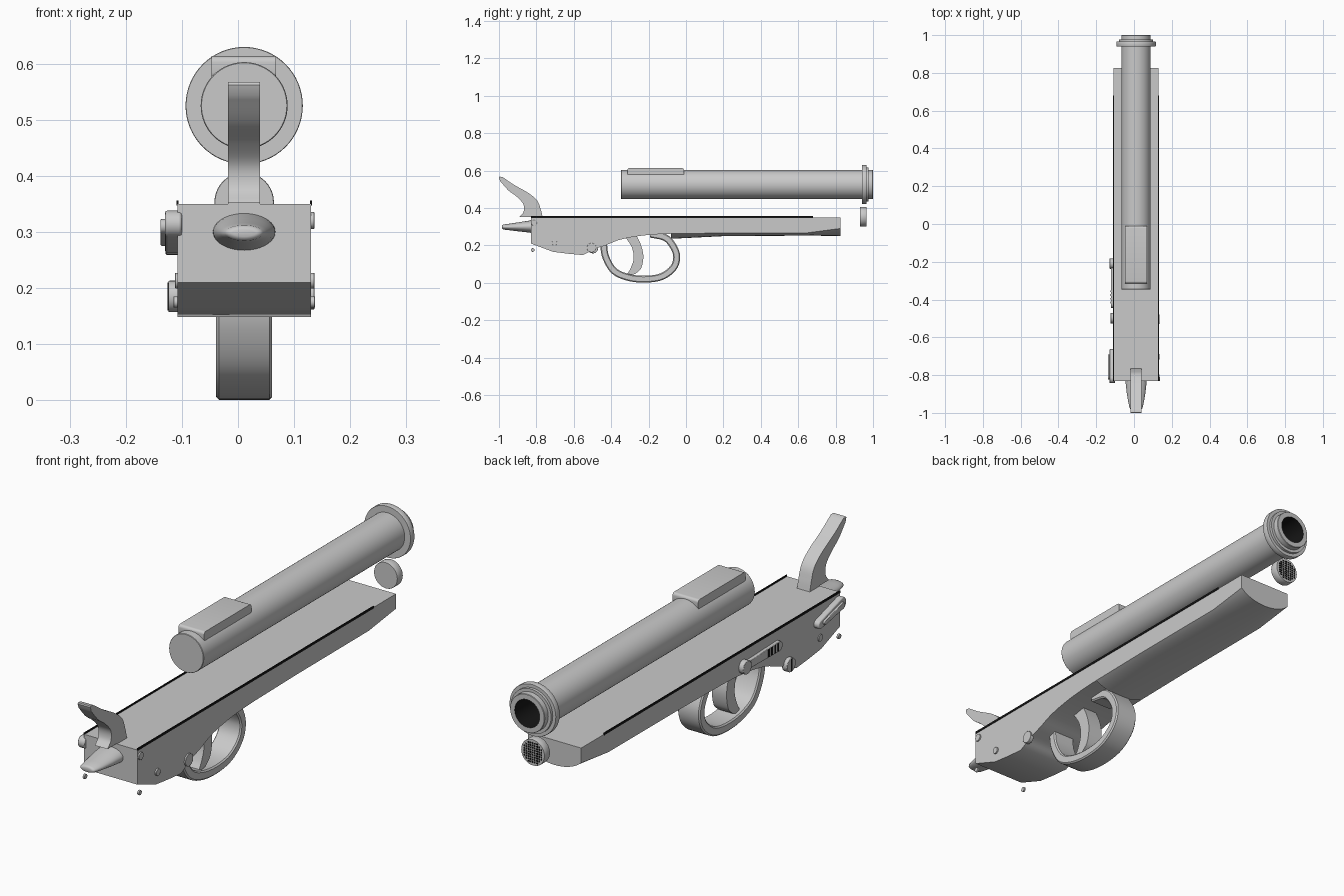
import bpy, bmesh, math
from mathutils import Vector

if "Cube" in bpy.data.objects:
    bpy.data.objects.remove(bpy.data.objects["Cube"])

CX = 0.011  # middle plane of the assembly
LEFT, RIGHT = -0.108, 0.13  # frame sides


def material(name, v):
    m = bpy.data.materials.new(name)
    m.diffuse_color = (v, v, v, 1)
    m.use_nodes = True
    m.node_tree.nodes["Principled BSDF"].inputs["Base Color"].default_value = m.diffuse_color
    return m


steel = material("grey_steel", 0.59)
black = material("black", 0.008)


def finish(name, bm, bevel=0.0, angle=32, mat=steel):
    bmesh.ops.recalc_face_normals(bm, faces=bm.faces)
    mesh = bpy.data.meshes.new(name)
    bm.to_mesh(mesh)
    bm.free()
    ob = bpy.data.objects.new(name, mesh)
    bpy.context.collection.objects.link(ob)
    mesh.materials.append(mat)
    if bevel:
        m = ob.modifiers.new("edge_round", "BEVEL")
        m.width, m.segments, m.limit_method = bevel, 2, "ANGLE"
        m.angle_limit = math.radians(40)
    bpy.ops.object.select_all(action="DESELECT")
    bpy.context.view_layer.objects.active = ob
    ob.select_set(True)
    bpy.ops.object.shade_smooth_by_angle(angle=math.radians(angle))
    return ob


def loft(name, rings, bevel=0.0, angle=32, mat=steel):
    """Skin a list of equal-length point rings and cap both ends."""
    bm = bmesh.new()
    vs = [[bm.verts.new(p) for p in r] for r in rings]
    n = len(vs[0])
    for a, b in zip(vs, vs[1:]):
        for k in range(n):
            bm.faces.new((a[k], a[(k + 1) % n], b[(k + 1) % n], b[k]))
    bm.faces.new(vs[0])
    bm.faces.new(vs[-1])
    return finish(name, bm, bevel, angle, mat)


def plate(name, pts, x0, x1, bevel=0.0, mat=steel):
    """Side profile of (y, z) points given thickness along x."""
    return loft(name, [[(x, y, z) for y, z in pts] for x in (x0, x1)], bevel, mat=mat)


def box(y0, y1, z0, z1):
    return [(y0, z0), (y1, z0), (y1, z1), (y0, z1)]


def turned(name, prof, z, seg=64):
    """Turn (y, radius) points around a lengthwise axis."""
    return loft(name, [[(CX + r * math.cos(2 * math.pi * k / seg), y,
                         z + r * math.sin(2 * math.pi * k / seg)) for k in range(seg)]
                       for y, r in prof])


def disc(name, y, z, r, x0, x1, bevel=0.0, seg=28):
    pts = [(y + r * math.cos(2 * math.pi * k / seg), z + r * math.sin(2 * math.pi * k / seg))
           for k in range(seg)]
    return plate(name, pts, x0, x1, bevel)


def capsule(y0, z0, r0, y1, z1, r1, seg=10):
    """Outline of a bar with two rounded ends."""
    a = math.atan2(z1 - z0, y1 - y0)
    out = []
    for y, z, r, s in ((y0, z0, r0, a + math.pi / 2), (y1, z1, r1, a - math.pi / 2)):
        out += [(y + r * math.cos(s + math.pi * k / seg), z + r * math.sin(s + math.pi * k / seg))
                for k in range(seg + 1)]
    return out


def spline(pts, n=6):
    """Smooth open curve through the points."""
    p = [Vector(q) for q in pts]
    p = [2 * p[0] - p[1]] + p + [2 * p[-1] - p[-2]]
    out = []
    for i in range(1, len(p) - 2):
        a, b, c, d = p[i - 1:i + 3]
        for k in range(n):
            t = k / n
            out.append(0.5 * (2 * b + (c - a) * t + (2 * a - 5 * b + 4 * c - d) * t * t
                              + (3 * b - a - 3 * c + d) * t ** 3))
    return out + [p[-2]]


# Frame: rear block with curved belly, then long forend with a rounded underside
belly = spline([(-0.52, 0.163), (-0.49, 0.18), (-0.43, 0.2), (-0.36, 0.228),
                (-0.27, 0.247), (-0.17, 0.258), (-0.08, 0.262)], 4)
plate("frame", [(-0.08, 0.35), (-0.83, 0.35), (-0.83, 0.21), (-0.71, 0.165),
                (-0.63, 0.155), (-0.55, 0.148)] + [tuple(p) for p in belly], LEFT, RIGHT)
rings = []
s0 = math.sin(0.18 * math.pi)
for y, side, low in ((-0.08, 0.262, 0.235), (0.2, 0.266, 0.249), (0.65, 0.267, 0.252), (0.825, 0.29, 0.25)):
    ring = [(LEFT, y, 0.35)]
    for k in range(21):
        a = math.pi * (0.18 + 0.64 * k / 20)
        h = (math.sin(a) - s0) / (1 - s0)
        ring.append((CX - 0.119 * math.cos(a) / math.cos(0.18 * math.pi), y, side - (side - low) * h))
    rings.append(ring + [(RIGHT, y, 0.35)])
loft("forend", rings)

# Black strips along both top edges
for x, side in ((LEFT, "left"), (RIGHT, "right")):
    plate(side + "_edge_strip", box(-0.83, 0.68, 0.347, 0.356), x - 0.002, x + 0.002, mat=black)

# Barrel with muzzle flange, collar and black bore
barrel = turned("barrel", [(-0.347, 0.076), (-0.345, 0.0775), (0.94, 0.0775), (0.94, 0.1035), (0.942, 0.1045),
                           (0.963, 0.1045), (0.965, 0.1035), (0.965, 0.09), (0.976, 0.09), (0.976, 0.0775),
                           (0.998, 0.0775), (1.0, 0.076), (1.0, 0.056), (0.6, 0.056)], 0.525)
barrel.data.materials.append(black)
for f in barrel.data.polygons:
    if f.center.y > 0.5 and math.hypot(f.center.x - CX, f.center.z - 0.525) < 0.058:
        f.material_index = 1

# Rounded rectangular rib on top of the barrel
rib = []
for y, z, s in ((-0.022, 0.602, 0), (-0.303, 0.602, 1), (-0.303, 0.584, 2), (-0.022, 0.584, 3)):
    rib += [(y + 0.011 * math.cos(math.pi / 2 * (s + k / 5)),
             z + 0.011 * math.sin(math.pi / 2 * (s + k / 5))) for k in range(6)]
plate("sight_rib", rib, -0.047, 0.068)

# Small round cap below the muzzle with a grid of black dots on its end
turned("cap", [(0.929, 0.052), (0.931, 0.053), (0.962, 0.053), (0.964, 0.052)], 0.353, 40)
bm = bmesh.new()
for i in range(-4, 5):
    for j in range(-4, 5):
        if math.hypot(i, j) < 4.5:
            for v in bmesh.ops.create_cube(bm, size=1)["verts"]:
                v.co = Vector((CX + i * 0.0095 + v.co.x * 0.0066, 0.964 + v.co.y * 0.002,
                               0.353 + j * 0.0095 + v.co.z * 0.0066))
finish("cap_dots", bm, mat=black)

# Hammer: swept-back profile
front = spline([(-0.982, 0.566), (-0.92, 0.524), (-0.84, 0.478), (-0.795, 0.438), (-0.776, 0.39), (-0.765, 0.345)])
back = spline([(-0.89, 0.352), (-0.868, 0.38), (-0.87, 0.42), (-0.905, 0.46), (-0.95, 0.494), (-0.994, 0.544)])
plate("hammer", [tuple(p) for p in front] + [(-0.83, 0.345), (-0.83, 0.352)]
      + [tuple(p) for p in back] + [(-1.0, 0.562), (-0.998, 0.567)], -0.018, 0.039)

# Tapered oval spur with a blunt rounded end
rings = []
for y, w, h, z in ((-0.983, 0.022, 0.006, 0.298), (-0.981, 0.029, 0.011, 0.298), (-0.974, 0.034, 0.014, 0.298),
                   (-0.94, 0.042, 0.018, 0.298), (-0.89, 0.05, 0.025, 0.299), (-0.845, 0.055, 0.031, 0.3),
                   (-0.82, 0.056, 0.034, 0.3)):
    rings.append([(CX + w * math.cos(k * math.pi / 18), y, z + h * math.sin(k * math.pi / 18))
                  for k in range(36)])
loft("rear_spur", rings, angle=45)

# Trigger guard: wide band swept along a loop
path = spline([(-0.442, 0.22), (-0.43, 0.14), (-0.385, 0.064), (-0.31, 0.029), (-0.22, 0.019), (-0.13, 0.033),
               (-0.066, 0.082), (-0.05, 0.145), (-0.075, 0.205), (-0.115, 0.243), (-0.19, 0.26)], 6)
rings = []
for i, p in enumerate(path):
    d = (path[min(i + 1, len(path) - 1)] - path[max(i - 1, 0)]).normalized()
    n = Vector((-d.y, d.x)) * 0.0185
    rings.append([(x, *(p + n * s)) for x, s in ((-0.039, -0.7), (-0.034, -1), (0.056, -1), (0.061, -0.7),
                                                 (0.061, 0.7), (0.056, 1), (-0.034, 1), (-0.039, 0.7))])
loft("trigger_guard", rings)

# Curved trigger
fore = spline([(-0.265, 0.255), (-0.24, 0.2), (-0.228, 0.14), (-0.24, 0.078), (-0.27, 0.048)])
aft = spline([(-0.312, 0.05), (-0.295, 0.08), (-0.28, 0.13), (-0.29, 0.19), (-0.325, 0.245)])
plate("trigger", [tuple(p) for p in fore + [Vector((-0.29, 0.042))] + aft], -0.022, 0.044)

# Right side screws and loose pins
for name, y, z, r in (("rear_screw", -0.812, 0.32, 0.015), ("middle_pin", -0.703, 0.213, 0.014),
                      ("guard_screw", -0.505, 0.187, 0.025)):
    disc("right_" + name, y, z, r, 0.12, 0.136, 0.001)
for side, x in (("left", LEFT - 0.003), ("right", RIGHT + 0.003)):
    disc(side + "_loose_pin", -0.82, 0.175, 0.01, x - 0.004, x + 0.004, 0.001, 16)

# Left side catch lever with black grip slots
plate("catch_lever", capsule(-0.425, 0.288, 0.02, -0.21, 0.286, 0.015), -0.122, -0.1, 0.002)
disc("catch_pivot", -0.21, 0.286, 0.027, -0.129, -0.1, 0.002)
for i in range(4):
    y = -0.42 + 0.02 * i
    plate("catch_slot", box(y, y + 0.009, 0.272, 0.304), -0.1235, -0.1205, mat=black)

# Left side slotted screw, pin and rear lever
disc("left_slot_screw", -0.498, 0.185, 0.028, -0.124, -0.1, 0.002)
plate("screw_slot", box(-0.503, -0.493, 0.16, 0.21), -0.1255, -0.1225, mat=black)
disc("left_middle_pin", -0.703, 0.213, 0.014, -0.112, -0.1, 0.001)
plate("rear_lever", capsule(-0.818, 0.314, 0.024, -0.68, 0.28, 0.017), -0.13, -0.1, 0.004)
plate("rear_lever_grip", capsule(-0.81, 0.31, 0.013, -0.7, 0.284, 0.009), -0.138, -0.128, 0.002)
